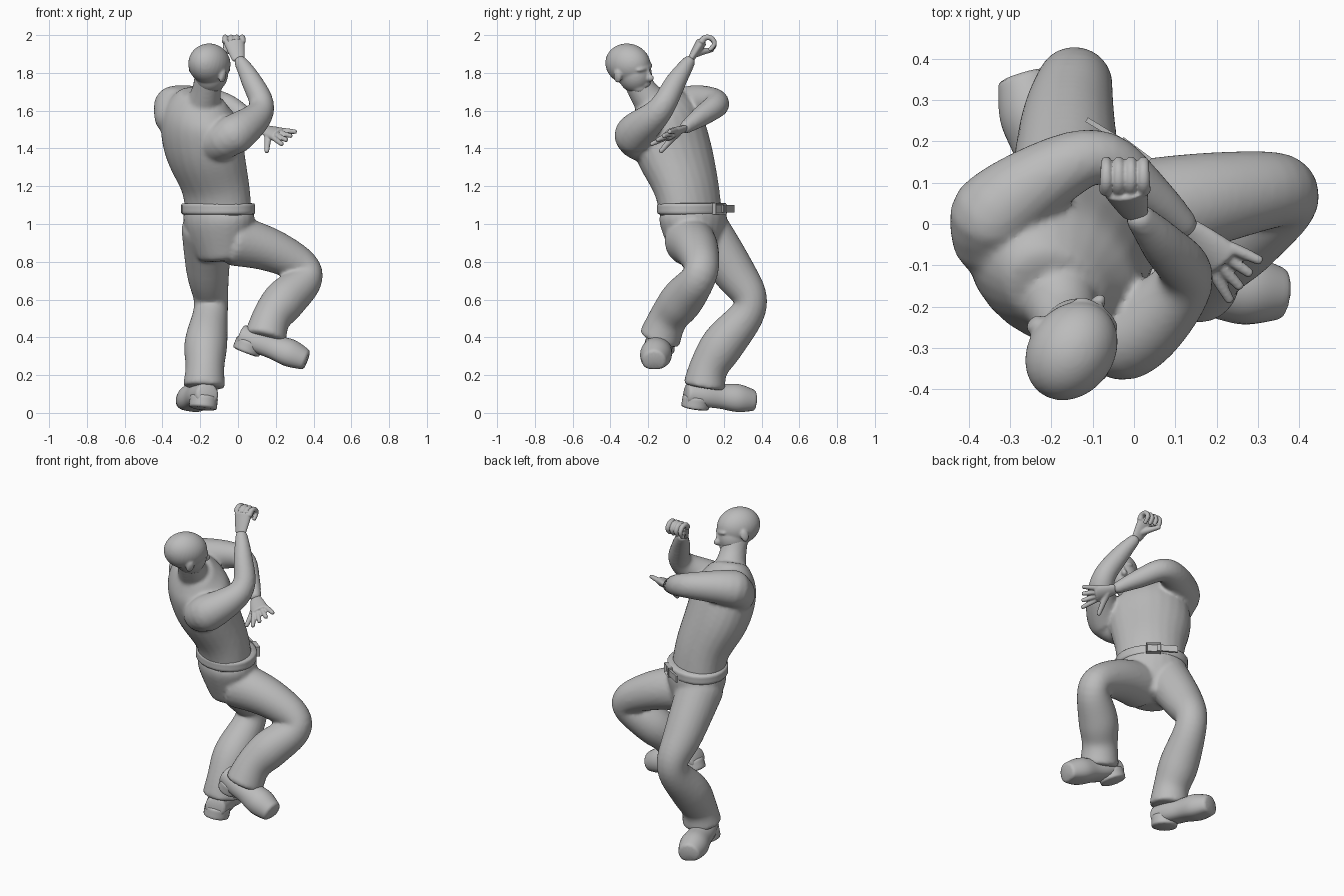
import bpy, bmesh, math
from mathutils import Vector, Matrix

cube = bpy.data.objects.get("Cube")
if cube:
    bpy.data.objects.remove(cube)

grey = bpy.data.materials.new("plain_grey")
grey.use_nodes = True
grey.diffuse_color = (.5, .5, .5, 1)
grey.node_tree.nodes["Principled BSDF"].inputs["Base Color"].default_value = grey.diffuse_color

# body directions at the hips
UP = Vector((0, 0, 1))
FORWARD = Vector((.6, .8, 0))
LEFT = UP.cross(FORWARD)
SIDES = 12
STEPS = 4


def smooth_path(knots):
    """Curve that passes through every knot."""
    path = []
    last = len(knots) - 1
    for i in range(last):
        before, start = knots[max(i - 1, 0)], knots[i]
        end, after = knots[i + 1], knots[min(i + 2, last)]
        leave, arrive = (end - before) / 2, (after - start) / 2
        for step in range(STEPS):
            t = step / STEPS
            blend = t * t * (3 - 2 * t)
            path.append(start.lerp(end, blend)
                        + leave * t * (1 - t) ** 2 - arrive * t * t * (1 - t))
    return path + [knots[-1]]


def tube(bm, points, radii, side, flat=1, floor=-1):
    """Closed rounded tube; flat scales its depth, floor cuts its underside."""
    path = smooth_path([Vector((*p, r)) for p, r in zip(points, radii)])
    loops = []
    for i, knot in enumerate(path):
        ahead, behind = path[min(i + 1, len(path) - 1)], path[max(i - 1, 0)]
        tangent = (ahead - behind).xyz.normalized()
        across = Vector(side)
        across = (across - tangent * across.dot(tangent)).normalized()
        depth = tangent.cross(across) * flat
        loop = []
        for k in range(SIDES):
            angle = math.tau * k / SIDES
            offset = across * math.cos(angle) + depth * max(math.sin(angle), floor)
            loop.append(bm.verts.new(knot.xyz + offset * knot.w * 1.04))
        loops.append(loop)
    for a, b in zip(loops, loops[1:]):
        for k in range(SIDES):
            j = (k + 1) % SIDES
            bm.faces.new((a[k], a[j], b[j], b[k]))
    bm.faces.new(loops[0][::-1])
    bm.faces.new(loops[-1])


def blob(bm, frame, size, right=0, ahead=0, up=0):
    place = Matrix.Translation((right, ahead, up)) @ Matrix.Diagonal((*size, 1))
    bmesh.ops.create_uvsphere(bm, u_segments=16, v_segments=10, radius=1, matrix=frame @ place)


def finish(name, bm, voxel=0, rounded=True, soft=3):
    bmesh.ops.recalc_face_normals(bm, faces=bm.faces[:])
    for face in bm.faces:
        face.smooth = rounded
    mesh = bpy.data.meshes.new(name)
    bm.to_mesh(mesh)
    bm.free()
    mesh.materials.append(grey)
    obj = bpy.data.objects.new(name, mesh)
    bpy.context.collection.objects.link(obj)
    if rounded:
        subsurf = obj.modifiers.new("Round", 'SUBSURF')
        subsurf.levels = subsurf.render_levels = 1
    if voxel:
        fuse = obj.modifiers.new("Fuse", 'REMESH')
        fuse.mode = 'VOXEL'
        fuse.voxel_size = voxel
        fuse.use_smooth_shade = True
        soften = obj.modifiers.new("Soften", 'SMOOTH')
        soften.iterations = soft


# torso, neck and arms fused into one skin
left_arm = [(-.25, -.05, 1.5), (-.365, 0, 1.62), (-.11, .165, 1.64), (.03, .08, 1.57), (.14, -.02, 1.5)]
right_arm = [(-.13, -.17, 1.42), (-.04, -.285, 1.46), (.125, -.14, 1.6), (.07, -.05, 1.76), (0, .03, 1.88)]
body = bmesh.new()
spine = [(-.1, .03, 1.03), (-.12, 0, 1.2), (-.18, -.07, 1.4), (-.2, -.12, 1.57), (-.185, -.17, 1.68)]
tube(body, spine, (.19, .2, .235, .22, .12), LEFT + UP * .2, flat=.77)
tube(body, [spine[-2], (-.17, -.22, 1.69), (-.155, -.28, 1.8)], (.12, .08, .072), LEFT)
for arm, side in ((left_arm, UP), (right_arm, -LEFT)):
    tube(body, arm, (.1, .112, .072, .055, .031), side)
finish("upper_body", body, voxel=.011, soft=6)

# head, turned and tilted on its own axes
right = (UP * -.25 - LEFT).normalized()
ahead = (FORWARD - UP * .15).normalized()
ahead = (ahead - right * ahead.dot(right)).normalized()
head_frame = Matrix((right, ahead, right.cross(ahead))).transposed().to_4x4()
head_frame.translation = (-.152, -.303, 1.835)
head = bmesh.new()
blob(head, head_frame, size=(.108, .133, .11), ahead=-.005, up=.012)       # skull
blob(head, head_frame, size=(.09, .095, .1), ahead=.04, up=-.04)           # face
blob(head, head_frame, size=(.06, .05, .04), ahead=.075, up=-.1)           # chin
blob(head, head_frame, size=(.018, .026, .022), ahead=.135, up=-.045)      # nose tip
blob(head, head_frame, size=(.013, .02, .035), ahead=.122, up=-.025)       # nose bridge
blob(head, head_frame, size=(.07, .03, .02), ahead=.1, up=.008)            # brow
blob(head, head_frame, size=(.03, .016, .016), ahead=.116, up=-.082)       # lips
for s in (-1, 1):
    blob(head, head_frame, size=(.013, .025, .037), right=s * .104, up=-.03)  # ear
finish("head", head, voxel=.006, soft=8)


def start_hand(wrist, reach, spread, thumb):
    """Palm and thumb; returns the mesh and the middle of the knuckles."""
    bm = bmesh.new()
    wrist, reach, thumb = Vector(wrist), Vector(reach), Vector(thumb)
    knuckles = wrist + reach * .11
    tube(bm, [wrist - reach * .02, wrist + reach * .05, knuckles], (.031, .046, .056), spread, flat=.52)
    root = wrist + reach * .03
    tube(bm, [root, root + thumb / 2, root + thumb], (.024, .017, .012), reach)
    return bm, knuckles


# open left hand with fanned fingers
reach, spread = Vector((.72, -.65, -.25)), Vector((.5, .65, .45)).normalized()
hand, knuckles = start_hand(left_arm[-1], reach, spread, thumb=(-.01, -.1, -.115))
for shift in (-.039, -.013, .013, .039):
    root = knuckles + spread * shift - reach * .015
    aim = reach + spread * shift * 9
    tube(hand, [root, root + aim * .05, root + aim * .09], (.015, .014, .011), spread)
finish("left_hand", hand, voxel=.005)

# curled right hand, each finger a little more closed than the last
spread = Vector((1, 0, 0))
hand, knuckles = start_hand(right_arm[-1], (-.2, .5, .8), spread, thumb=(-.07, .1, .02))
for i, shift in enumerate((-.045, -.015, .015, .045)):
    centre = knuckles + spread * shift + Vector((0, .03, -.015))
    curl = [centre + Vector((0, math.cos(a), math.sin(a))) * .036
            for a in (3, 2, 1, 0, -.8 - .2 * i)]
    tube(hand, curl, (.018, .016, .014, .013, .011), spread)
finish("right_hand", hand, voxel=.004, soft=2)

# trousers: hips, standing left leg, raised right leg
legs = bmesh.new()
tube(legs, [(-.1, .03, 1.09), (-.1, .04, 1), (-.08, .05, .8)], (.19, .2, .13), LEFT, flat=.83)
standing = [(-.165, .06, 1.02), (-.16, .25, .75), (-.142, .345, .57), (-.17, .2, .37),
            (-.175, .12, .24), (-.18, .095, .13)]
raised = [(-.05, .01, .92), (.18, .06, .86), (.37, .08, .74), (.25, -.02, .6),
          (.175, -.095, .5), (.14, -.145, .38)]
for leg in (standing, raised):
    tube(legs, leg, (.14, .115, .09, .115, .103, .115), LEFT - FORWARD)
finish("trousers", legs, voxel=.011, soft=6)


# shoes with flat soles and stepped heels
def shoe(name, heel, toe, roll):
    heel, toe = Vector(heel), Vector(toe)
    along = toe - heel
    side = UP.cross(along).normalized() + UP * roll
    sole_up = along.cross(side).normalized()
    bm = bmesh.new()
    tube(bm, [heel.lerp(toe, i / 4) for i in range(5)], (.06, .075, .075, .085, .06), side, floor=-.7)
    finish(name, bm)
    bm = bmesh.new()
    top = heel + along * .17
    tube(bm, [top, top - sole_up * .075], (.075, .075), side)
    finish(name + "_heel", bm)


shoe("left_shoe", (-.16, -.005, .1), (-.272, .365, .058), roll=.15)
shoe("right_shoe", (.005, -.13, .41), (.365, -.17, .27), roll=0)

# belt
middle = Vector((-.105, .033, 1.08))
belt = bmesh.new()
tube(belt, [middle - UP * .036, middle + UP * .036], (.21, .21), LEFT, flat=.82)
finish("belt", belt)


# buckle frame and loose belt end
def plate(name, centre, size, turn, framed):
    bm = bmesh.new()
    place = Matrix.Translation(centre) @ Matrix.Rotation(turn, 4, 'Z') @ Matrix.Diagonal((*size, 1))
    bmesh.ops.create_cube(bm, size=1, matrix=place)
    if framed:
        front = max(bm.faces, key=lambda face: face.calc_center_median().dot(FORWARD))
        bmesh.ops.inset_region(bm, faces=[front], thickness=.012)
        bmesh.ops.translate(bm, verts=front.verts[:], vec=FORWARD * -.012)
    finish(name, bm, rounded=False)


turn = math.atan2(-FORWARD.x, FORWARD.y)
plate("buckle", middle + FORWARD * .178, (.085, .024, .06), turn, framed=True)
plate("belt_end", middle + FORWARD * .176 + LEFT * .08, (.12, .012, .04), turn + .1, framed=False)
